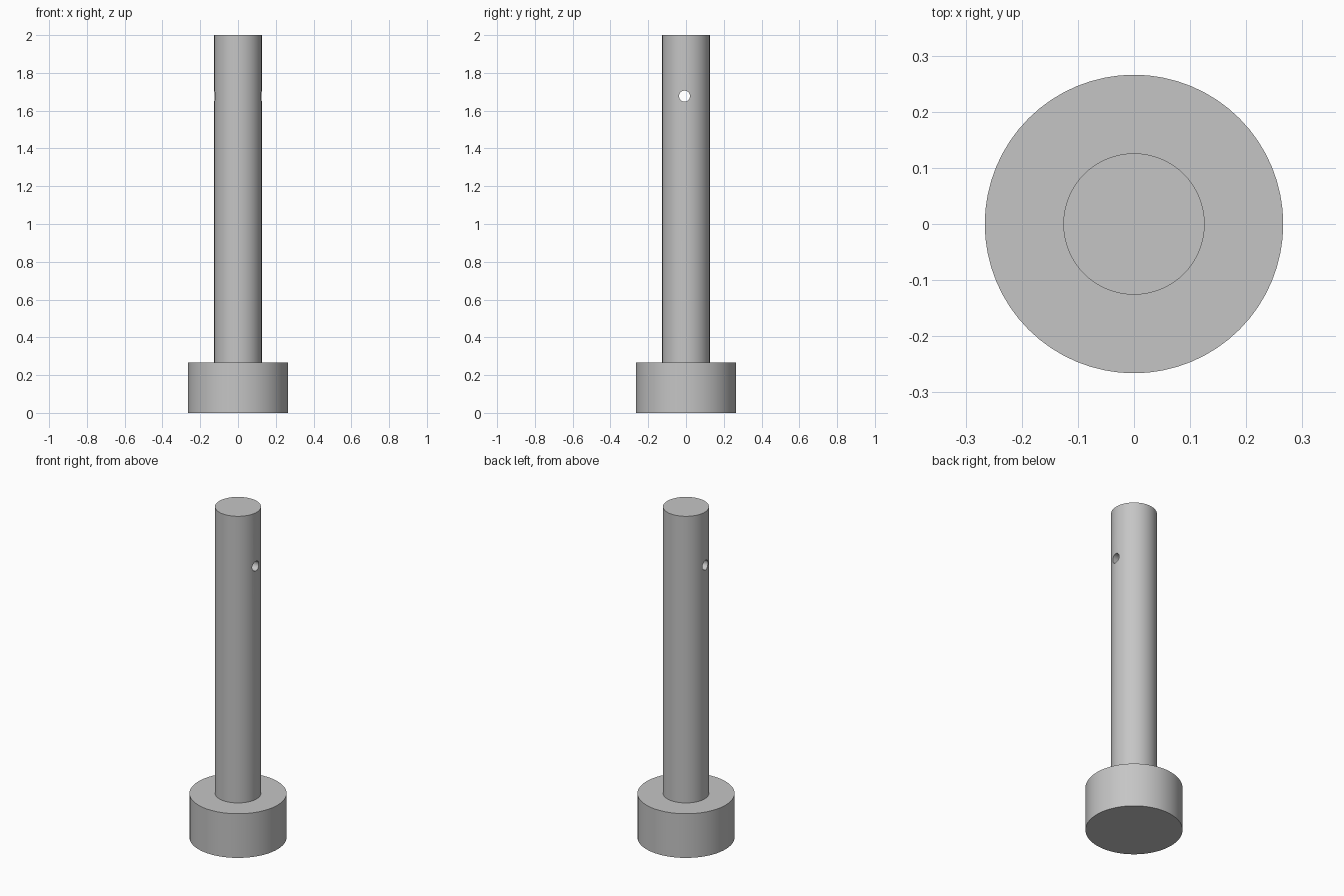
import bpy
import bmesh
import math

if "Cube" in bpy.data.objects:
    bpy.data.objects.remove(bpy.data.objects["Cube"], do_unlink=True)

HEAD_R, HEAD_H = 0.266, 0.267
SHAFT_R, TOP = 0.126, 2.0
HOLE_R, HOLE_Y, HOLE_Z = 0.029, -0.008, 1.677

steel = bpy.data.materials.new("grey steel")
steel.use_nodes = True
grey = (0.56, 0.56, 0.56, 1)
steel.diffuse_color = grey
steel.node_tree.nodes["Principled BSDF"].inputs["Base Color"].default_value = grey

# Headed pin: a stepped profile turned around the z axis
profile = [(0, 0), (HEAD_R, 0), (HEAD_R, HEAD_H), (SHAFT_R, HEAD_H), (SHAFT_R, TOP), (0, TOP)]
bm = bmesh.new()
verts = [bm.verts.new((r, 0, z)) for r, z in profile]
edges = [bm.edges.new(pair) for pair in zip(verts, verts[1:])]
bmesh.ops.spin(bm, geom=verts + edges, cent=(0, 0, 0), axis=(0, 0, 1),
               angle=math.tau, steps=64)
bmesh.ops.remove_doubles(bm, verts=bm.verts, dist=1e-4)
bmesh.ops.recalc_face_normals(bm, faces=bm.faces)
mesh = bpy.data.meshes.new("headed_pin")
bm.to_mesh(mesh)
bm.free()
mesh.materials.append(steel)
pin = bpy.data.objects.new("headed_pin", mesh)
bpy.context.collection.objects.link(pin)

# Cross hole through the shaft along x
bpy.ops.mesh.primitive_cylinder_add(vertices=32, radius=HOLE_R, depth=1,
                                    location=(0, HOLE_Y, HOLE_Z),
                                    rotation=(0, math.pi / 2, 0))
cutter = bpy.context.object
cutter.name = "cross_hole_cutter"
cutter.hide_render = True
cutter.data.materials.append(steel)

cut = pin.modifiers.new("cross hole", "BOOLEAN")
cut.operation = "DIFFERENCE"
cut.solver = "EXACT"
cut.object = cutter

bpy.ops.object.select_all(action="DESELECT")
pin.select_set(True)
bpy.context.view_layer.objects.active = pin
bpy.ops.object.modifier_apply(modifier=cut.name)
bpy.data.objects.remove(cutter, do_unlink=True)

# Smooth round walls with crisp rims
bpy.ops.object.shade_smooth_by_angle(angle=math.radians(30))
